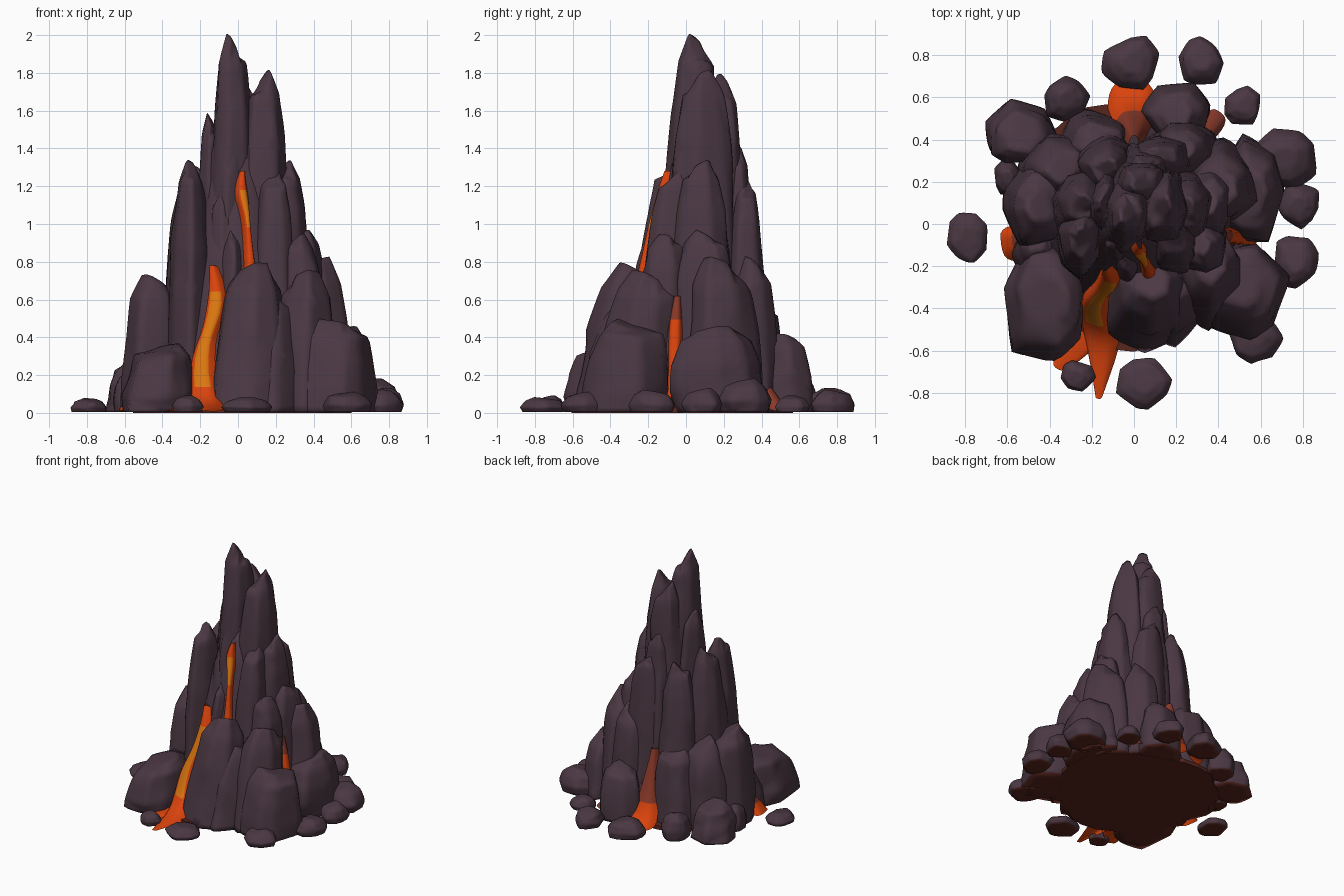
import bpy, bmesh, math, random
from mathutils import Vector

if "Cube" in bpy.data.objects:
    bpy.data.objects.remove(bpy.data.objects["Cube"])

random.seed(11)


def material(name, rgb):
    m = bpy.data.materials.new(name)
    m.diffuse_color = (*rgb, 1)
    m.use_nodes = True
    m.node_tree.nodes["Principled BSDF"].inputs["Base Color"].default_value = m.diffuse_color
    return m


ROCK = material("dark rock", (0.070, 0.039, 0.055))
UNDER = material("scorched red", (0.095, 0.019, 0.013))
ORANGE = material("lava orange", (0.70, 0.056, 0.004))
GLOW = material("lava yellow", (0.70, 0.18, 0.005))
DIM = material("cooling lava", (0.25, 0.040, 0.022))


def finish(name, bm, mats, subdiv=2, smooth=True):
    bmesh.ops.recalc_face_normals(bm, faces=bm.faces)
    for f in bm.faces:
        f.smooth = smooth
    me = bpy.data.meshes.new(name)
    bm.to_mesh(me)
    bm.free()
    for m in mats:
        me.materials.append(m)
    ob = bpy.data.objects.new(name, me)
    bpy.context.collection.objects.link(ob)
    if subdiv:
        s = ob.modifiers.new("soften", 'SUBSURF')
        s.levels = s.render_levels = subdiv
    return ob


COLUMN = [(0, 1), (.22, .98), (.45, .92), (.65, .83), (.8, .70), (.92, .52), (1, .24)]
CHUNK = [(0, 1), (.25, 1.0), (.55, .93), (.82, .78), (1, .42)]
STONE = [(0, .9), (.35, 1.03), (.75, .8), (1, .4)]


def rock(name, x, y, rx, ry, h, tx=None, ty=None, prof=COLUMN, n=7, rough=.07):
    """Irregular faceted loft leaning from its base centre to its top."""
    tx = x if tx is None else tx
    ty = y if ty is None else ty
    bm = bmesh.new()
    crease = bm.edges.layers.float.new('crease_edge')
    a0 = random.random() * 6
    angs = [a0 + (i + random.uniform(-.3, .3)) * math.tau / n for i in range(n)]
    side = [random.uniform(.96, 1.16) for _ in range(n)]
    rings = []
    for t, s in prof:
        ring = []
        for a, k in zip(angs, side):
            r = s * k * random.uniform(1 - rough, 1 + rough)
            z = h * t + .004
            if 0 < t < 1:
                z += h * random.uniform(-.08, .05) * (1.1 - t)
            ring.append(bm.verts.new((x + (tx - x) * t + rx * r * math.cos(a),
                                      y + (ty - y) * t + ry * r * math.sin(a), z)))
        rings.append(ring)
    # slanted summit: one side of the cap drops away
    d = random.random() * math.tau
    drop = .035 if prof is COLUMN else .07
    for v, a in zip(rings[-1], angs):
        v.co.z -= h * drop * (1 - math.cos(a - d))
    for lo, hi in zip(rings, rings[1:]):
        for i in range(n):
            j = (i + 1) % n
            f = bm.faces.new((lo[i], lo[j], hi[j], hi[i]))
            if random.random() < .45:
                bmesh.ops.triangulate(bm, faces=[f])
    bottom = bm.faces.new(rings[0][::-1])
    bottom.material_index = 1
    top = bm.faces.new(rings[-1])
    for e in bm.edges:
        e[crease] = random.choice((0, .4, .6, .8))
    for e in list(bottom.edges) + list(top.edges):
        e[crease] = 1 if e in bottom.edges else .6
    return finish(name, bm, [ROCK, UNDER])


# Tall spires: base x, y, radii, height, top x, top y
spires = [
    (-.02, .05, .15, .19, 2.01, -.03, .05),
    (.13, .07, .16, .21, 1.82, .14, .08),
    (.01, .18, .17, .15, 1.80, .03, .19),
    (-.12, .10, .10, .17, 1.59, -.14, .10),
    (-.06, .02, .13, .19, 1.70, -.04, .02),
    (-.265, -.09, .125, .18, 1.34, -.25, -.06),
    (-.24, .11, .15, .18, 1.31, -.24, .10),
    (.24, .05, .15, .20, 1.34, .25, .08),
    (.20, -.12, .14, .18, 1.30, .19, -.06),
    (.08, .26, .15, .13, 1.41, .05, .26),
    (.16, .32, .16, .12, 1.24, .12, .32),
    (-.14, .28, .16, .15, 1.22, -.12, .27),
    (.36, .12, .13, .21, .97, .36, .10),
    (.33, -.12, .15, .19, .95, .32, -.10),
    (-.04, -.20, .09, .14, .97, -.02, -.15),
    (-.10, -.10, .10, .13, 1.20, -.09, -.06),
    (-.31, .04, .10, .15, 1.0, -.29, .04),
]
for i, s in enumerate(spires):
    rock(f"spire_{i + 1}", *s)

# Shorter buttress rocks around the foot
chunks = [
    (.03, -.43, .19, .18, .80, .08, -.27),
    (.46, -.34, .26, .23, .50, .50, -.30),
    (.33, -.27, .18, .21, .76, .36, -.18),
    (.17, -.40, .15, .18, .62, .20, -.27),
    (-.42, -.38, .20, .26, .37, -.38, -.35),
    (-.46, .09, .14, .20, .74, -.44, .08),
    (-.38, .28, .16, .16, .68, -.34, .26),
    (-.54, .43, .16, .15, .27, -.53, .40),
    (-.20, .42, .16, .13, .62, -.18, .38),
    (.21, .54, .16, .15, .42, .20, .52),
    (.25, .36, .17, .13, .84, .22, .35),
    (.43, .22, .16, .21, .83, .41, .17),
    (.56, .18, .15, .26, .46, .56, .16),
    (-.48, -.12, .10, .12, .30, -.46, -.08),
]
for i, c in enumerate(chunks):
    rock(f"buttress_{i + 1}", *c, prof=CHUNK)

# Loose stones: x, y, radii, height
stones = [
    (-.01, .77, .14, .12, .13), (.32, .775, .11, .11, .12), (.52, .56, .09, .085, .09),
    (.71, .32, .15, .14, .18), (.78, .09, .10, .10, .13), (.77, -.18, .105, .125, .12),
    (.57, -.53, .12, .13, .11), (.05, -.755, .125, .12, .08), (-.27, -.72, .08, .07, .09),
    (-.785, -.06, .10, .12, .075), (-.32, .59, .11, .11, .20), (-.60, .22, .06, .09, .2),
]
for i, s in enumerate(stones):
    rock(f"stone_{i + 1}", *s, prof=STONE, n=8)

# Rock heart filling the gaps between the spires
bm = bmesh.new()
rings = []
N = 20
for z, r in [(.02, .50), (.1, .47), (.3, .41), (.7, .31), (1.1, .19), (1.4, .12)]:
    rings.append([bm.verts.new((r * math.cos(i * math.tau / N),
                                .05 + r * .92 * math.sin(i * math.tau / N), z)) for i in range(N)])
for lo, hi in zip(rings, rings[1:]):
    for i in range(N):
        j = (i + 1) % N
        bm.faces.new((lo[i], lo[j], hi[j], hi[i]))
bm.faces.new(rings[-1])
finish("rock_heart", bm, [ROCK], 0)

# Scorched ground sheet
bm = bmesh.new()
outline = []
for i in range(28):
    a = i * math.tau / 28
    r = .57 + .03 * math.sin(3 * a + 1) + random.uniform(-.02, .02)
    outline.append(bm.verts.new((r * math.cos(a), r * math.sin(a), 0)))
base = bm.faces.new(outline)
ext = bmesh.ops.extrude_face_region(bm, geom=[base])
for v in ext['geom']:
    if isinstance(v, bmesh.types.BMVert):
        v.co.z = .03
finish("scorched_base", bm, [UNDER], 0, False)


def flow(name, path, mats, glow=(9, 9)):
    """Lava ribbon along (x, y, z, half width); middle uses mats[1] within glow heights."""
    bm = bmesh.new()
    rows = []
    for x, y, z, w in path:
        out = Vector((x, y, 0)).normalized()
        across = Vector((-out.y, out.x, 0))
        row = []
        for u, d in [(-1.2, -.06), (-.9, -.012), (-.5, 0), (.5, 0), (.9, -.012), (1.2, -.06)]:
            q = Vector((x, y, 0)) + across * (u * w * random.uniform(.9, 1.1)) + out * d
            row.append(bm.verts.new((q.x, q.y, max(.008, z + (d * .4 if z < .1 else 0)))))
        rows.append(row)
    wide = range(5) if mats[1] is DIM else (2, 3)
    for k, (a, b) in enumerate(zip(rows, rows[1:])):
        for i in range(5):
            f = bm.faces.new((a[i], a[i + 1], b[i + 1], b[i]))
            f.material_index = int(i in wide and glow[0] <= path[k][2] < glow[1])
    return finish(name, bm, mats, 1)


# Lava streams on the front, back and sides
flow("front_lava", [(-.17, -.83, .012, .02), (-.17, -.70, .03, .05), (-.17, -.57, .05, .08),
                    (-.21, -.47, .12, .07), (-.215, -.40, .30, .055), (-.175, -.35, .42, .035),
                    (-.14, -.32, .52, .05), (-.125, -.28, .64, .045), (-.145, -.22, .78, .015)],
     [ORANGE, GLOW], (.1, .6))
flow("front_lava_foot", [(-.36, -.69, .012, .04), (-.29, -.63, .03, .06), (-.22, -.52, .05, .08)],
     [ORANGE, ORANGE])
flow("upper_lava", [(.08, -.26, .72, .03), (.07, -.235, .82, .025), (.055, -.20, 1.0, .015),
                    (.045, -.175, 1.08, .025), (.015, -.15, 1.18, .035), (.03, -.115, 1.28, .012)],
     [ORANGE, GLOW], (1.0, 1.1))
flow("back_lava", [(-.01, .68, .02, .10), (-.01, .60, .05, .10), (0, .54, .15, .07),
                   (0, .47, .36, .045), (0, .42, .55, .02)], [ORANGE, DIM], (.1, 1))
flow("left_lava", [(-.63, -.10, .015, .08), (-.58, -.09, .08, .06), (-.52, -.06, .20, .04),
                   (-.47, -.05, .30, .02)], [ORANGE, DIM], (.07, 1))
flow("back_right_lava", [(.41, .53, .02, .05), (.38, .48, .08, .04), (.35, .43, .16, .03)],
     [ORANGE, DIM], (.01, 1))
flow("right_lava", [(.58, -.07, .02, .05), (.53, -.065, .15, .03), (.50, -.065, .35, .035),
                    (.47, -.06, .50, .035), (.44, -.05, .62, .02)], [ORANGE, DIM], (.45, 1))
